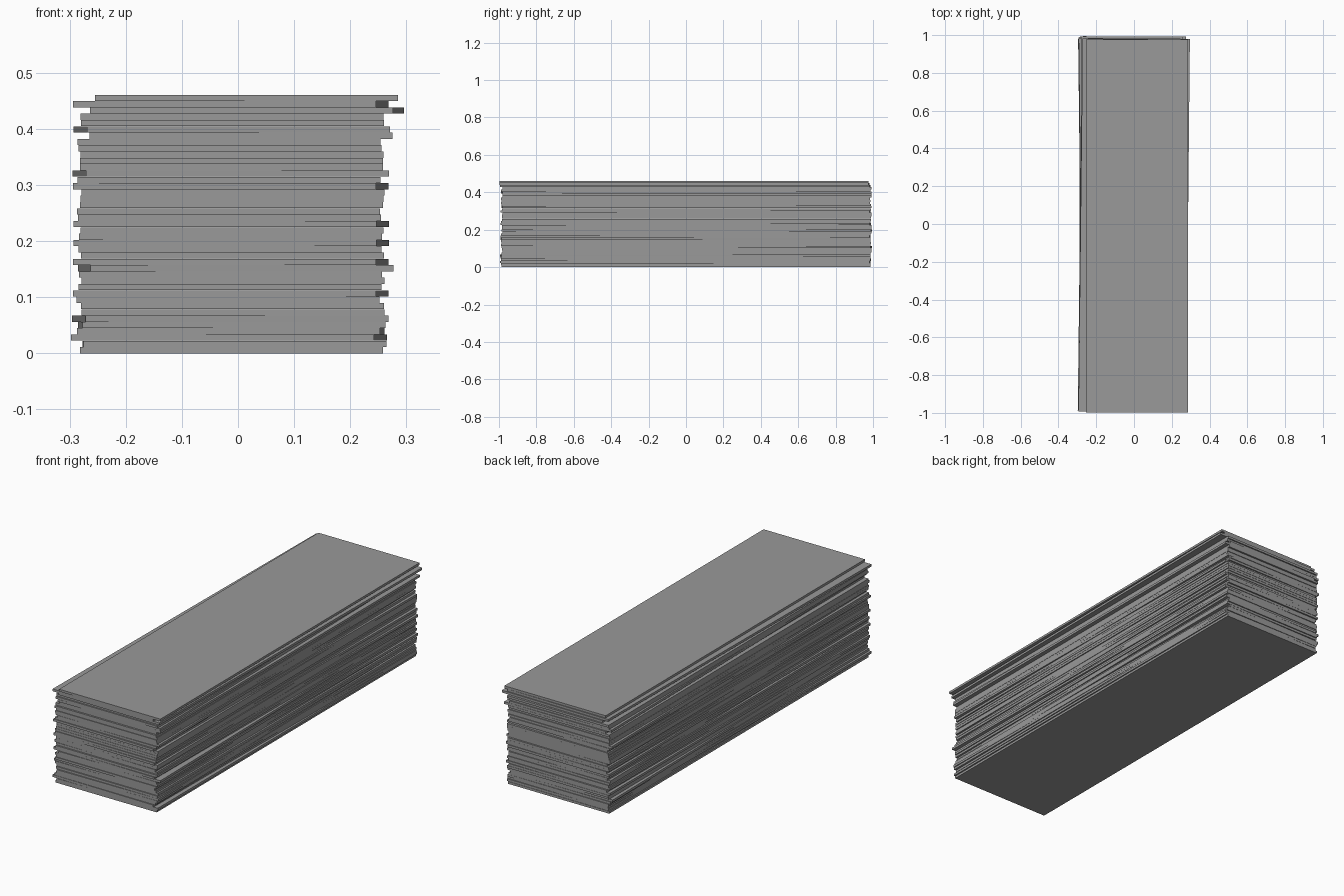
import bpy
import random

if "Cube" in bpy.data.objects:
    bpy.data.objects.remove(bpy.data.objects["Cube"])

random.seed(4)

WIDTH, LENGTH = 0.54, 1.974
HEIGHT = 0.461

# sideways shift of each sheet, bottom to top (thousandths)
SHIFT = [-12, -6, -16, -13, -11, -14, -9, -10, -18, -13, -14, -9, -13, -4,
         -13, -10, -14, -12, -13, -11, -12, -15, -17, -12, -11, -9, -13, -16,
         -13, -12, -12, -11, -14, -16, 5, -11, -10, -11, 16, -13, 15]
# visibly twisted sheets: index -> angle (thousandths of a radian)
TWIST = {1: 1, 2: -12, 3: -4, 4: 4, 5: 12, 9: -11, 13: 11, 14: -11, 17: -11,
         20: -11, 26: -11, 28: 12, 35: 12, 38: -10, 39: -11}
# lengthwise shift of the top sheets
SLIDE = {38: -4, 39: -8, 40: -11}

PITCH = HEIGHT / len(SHIFT)

# dark grey sheet material
grey = bpy.data.materials.new("dark_grey")
grey.diffuse_color = (0.32, 0.32, 0.32, 1)
grey.use_nodes = True
grey.node_tree.nodes["Principled BSDF"].inputs["Base Color"].default_value = grey.diffuse_color


def add_sheet(i, x, y, angle):
    thick = PITCH - 0.0002
    bpy.ops.mesh.primitive_cube_add(
        size=1, location=(x, y, i * PITCH + thick / 2), rotation=(0, 0, angle))
    sheet = bpy.context.object
    sheet.name = f"sheet_{i + 1:02d}"
    sheet.scale = (WIDTH, LENGTH, thick)
    sheet.data.materials.append(grey)


# stack of loosely piled flat sheets
for i, sx in enumerate(SHIFT):
    slide = SLIDE.get(i, random.uniform(-4, 6) if i else 0)
    add_sheet(i, sx / 1000, slide / 1000, TWIST.get(i, 0) / 1000)
